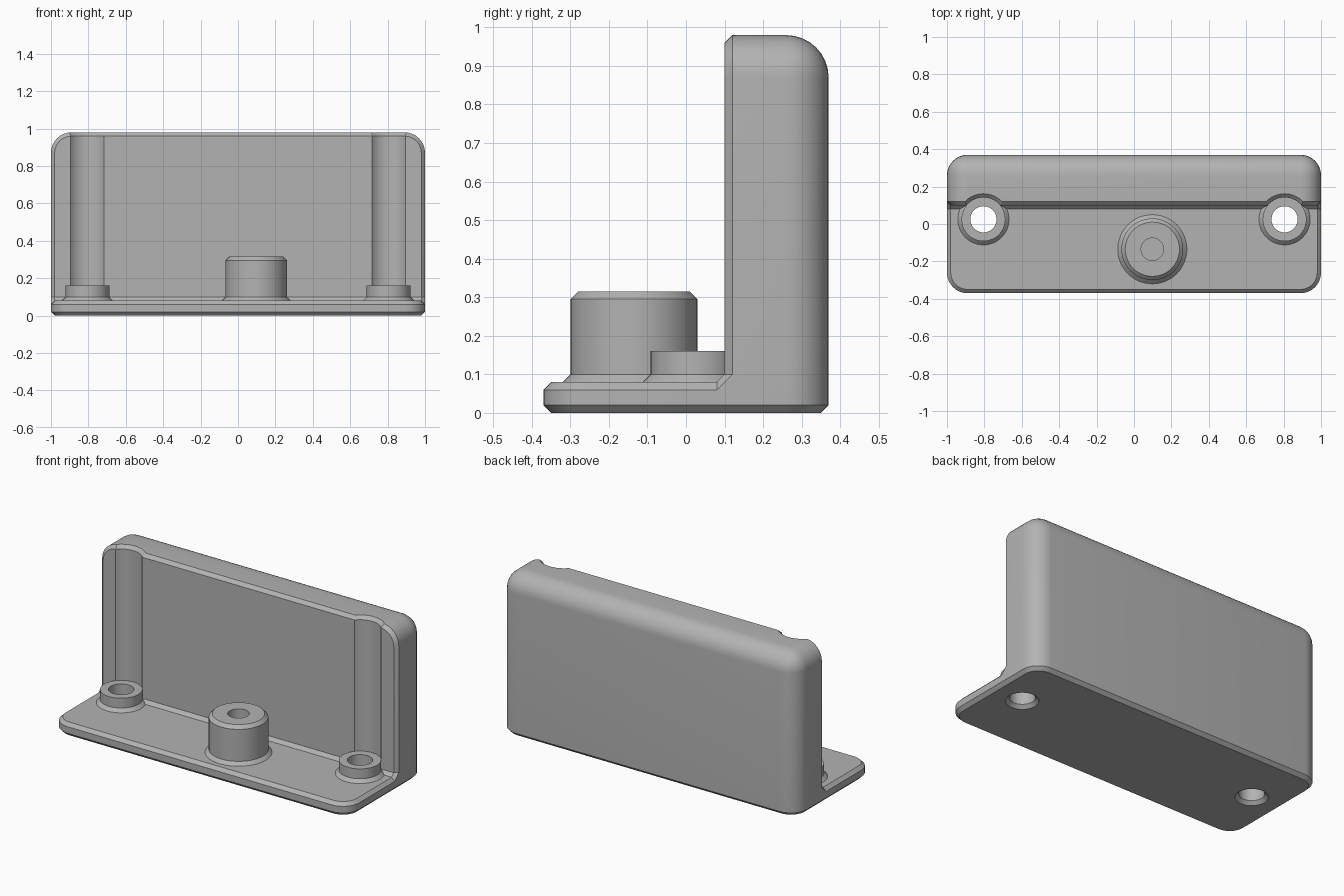
import bpy
import bmesh
from math import tau, radians
from mathutils import Matrix, Vector

if "Cube" in bpy.data.objects:
    bpy.data.objects.remove(bpy.data.objects["Cube"], do_unlink=True)

grey = bpy.data.materials.new("plain grey")
grey.use_nodes = True
colour = (0.45, 0.45, 0.45, 1)
grey.diffuse_color = colour
grey.node_tree.nodes["Principled BSDF"].inputs["Base Color"].default_value = colour

DEPTH, TOP, RADIUS, CHAMFER = 0.37, 0.98, 0.11, 0.02
WALL_FRONT, PLATE_TOP = 0.1, 0.08
SCREW_X, SCREW_Y = 0.805, 0.025
BOSS_R, HOLE_R = 0.117, 0.07


def finish(bm, name):
    bmesh.ops.recalc_face_normals(bm, faces=bm.faces)
    mesh = bpy.data.meshes.new(name)
    bm.to_mesh(mesh)
    bm.free()
    mesh.materials.append(grey)
    obj = bpy.data.objects.new(name, mesh)
    bpy.context.collection.objects.link(obj)
    return obj


def box(low, high):
    bm = bmesh.new()
    low, high = Vector(low), Vector(high)
    size = Matrix.Diagonal((high - low).to_4d())
    size[3][3] = 1
    bmesh.ops.create_cube(bm, size=1, matrix=Matrix.Translation((low + high) / 2) @ size)
    return bm


def bevel(bm, rule, offset, segments):
    edges = [e for e in bm.edges if rule(*[v.co for v in e.verts])]
    bmesh.ops.bevel(bm, geom=edges, offset=offset, segments=segments,
                    profile=0.5, affect='EDGES', clamp_overlap=False)


def lathe(name, profile, x, y, closed=False):
    """Turn a (radius, height) profile about a vertical axis."""
    bm = bmesh.new()
    verts = [bm.verts.new((r, 0, z)) for r, z in profile]
    pairs = list(zip(verts, verts[1:]))
    if closed:
        pairs.append((verts[-1], verts[0]))
    edges = [bm.edges.new(p) for p in pairs]
    bmesh.ops.spin(bm, geom=verts + edges, cent=(0, 0, 0), axis=(0, 0, 1),
                   angle=tau, steps=48)
    bmesh.ops.remove_doubles(bm, verts=bm.verts, dist=0.0001)
    bmesh.ops.translate(bm, verts=bm.verts, vec=(x, y, 0))
    return finish(bm, name)


def cut(obj, cutter):
    cutter.hide_render = True
    mod = obj.modifiers.new("cut", 'BOOLEAN')
    mod.operation, mod.solver, mod.object = 'DIFFERENCE', 'EXACT', cutter
    bpy.context.view_layer.objects.active = obj
    bpy.ops.object.modifier_apply(modifier=mod.name)


def near(a, b):
    return abs(a - b) < 0.0001


# Base plate: rounded corners, chamfered rims
bm = box((-1, -DEPTH, 0), (1, DEPTH, PLATE_TOP))
bevel(bm, lambda a, b: not near(a.z, b.z), RADIUS, 8)
bevel(bm, lambda a, b: near(a.z, b.z), CHAMFER, 1)
base_plate = finish(bm, "base_plate")

# Back wall: rounded at the rear, sides and top, chamfered around the front face
bm = box((-1, WALL_FRONT, 0.05), (1, DEPTH, TOP))
bevel(bm, lambda a, b: (near(a.y, DEPTH) and near(b.y, DEPTH) and not near(a.z, b.z))
      or (near(a.z, TOP) and near(b.z, TOP) and a.y + b.y > 2 * WALL_FRONT + 0.01),
      RADIUS, 8)
bevel(bm, lambda a, b: near(a.y, WALL_FRONT) and near(b.y, WALL_FRONT)
      and a.z + b.z > 0.11, CHAMFER, 1)
back_wall = finish(bm, "back_wall")

# Sloped strip in the corner between plate and wall
bm = bmesh.new()
inner, outer = 1 - CHAMFER, 1
for s in (-1, 1):
    for x, y, z in ((inner, 0.08, 0.08), (inner, 0.1, 0.1), (outer, 0.08, 0.06),
                    (outer, 0.12, 0.1), (outer, 0.2, 0.1), (outer, 0.2, 0.06)):
        bm.verts.new((s * x, y, z))
bmesh.ops.convex_hull(bm, input=bm.verts)
corner_strip = finish(bm, "corner_strip")

parts = [base_plate, back_wall, corner_strip]

# Screw bosses, their holes, and the driver grooves in the wall
flare = BOSS_R + CHAMFER
for side, s in (("left", 1), ("right", -1)):
    x = s * SCREW_X
    hole = lathe("hole_cutter", [(0, -0.02), (HOLE_R + 0.04, -0.02), (HOLE_R, 0.02),
                                 (HOLE_R, 0.2), (0, 0.2)], x, SCREW_Y)
    groove = lathe("groove_cutter", [(0, 0.1), (BOSS_R, 0.1), (BOSS_R, TOP - CHAMFER),
                                     (flare + 0.02, TOP + 0.02), (0, TOP + 0.02)], x, SCREW_Y)
    cut(base_plate, hole)
    cut(corner_strip, hole)
    cut(back_wall, groove)
    for cutter in (hole, groove):
        bpy.data.objects.remove(cutter, do_unlink=True)
    parts.append(lathe(side + "_screw_boss",
                       [(HOLE_R, 0.04), (flare, 0.04), (flare, PLATE_TOP), (BOSS_R, 0.1),
                        (BOSS_R, 0.16), (HOLE_R, 0.16)], x, SCREW_Y, closed=True))

# Post with a blind hole
parts.append(lathe("post", [(0, 0.05), (0.185, 0.05), (0.185, PLATE_TOP), (0.165, 0.1),
                            (0.165, 0.295), (0.145, 0.315), (0.06, 0.315),
                            (0.06, 0.1), (0, 0.1)], 0.098, -0.135))

# Smooth curved faces, keep chamfers crisp
bpy.ops.object.select_all(action='DESELECT')
for obj in parts:
    obj.select_set(True)
bpy.context.view_layer.objects.active = base_plate
bpy.ops.object.shade_smooth_by_angle(angle=radians(30))
